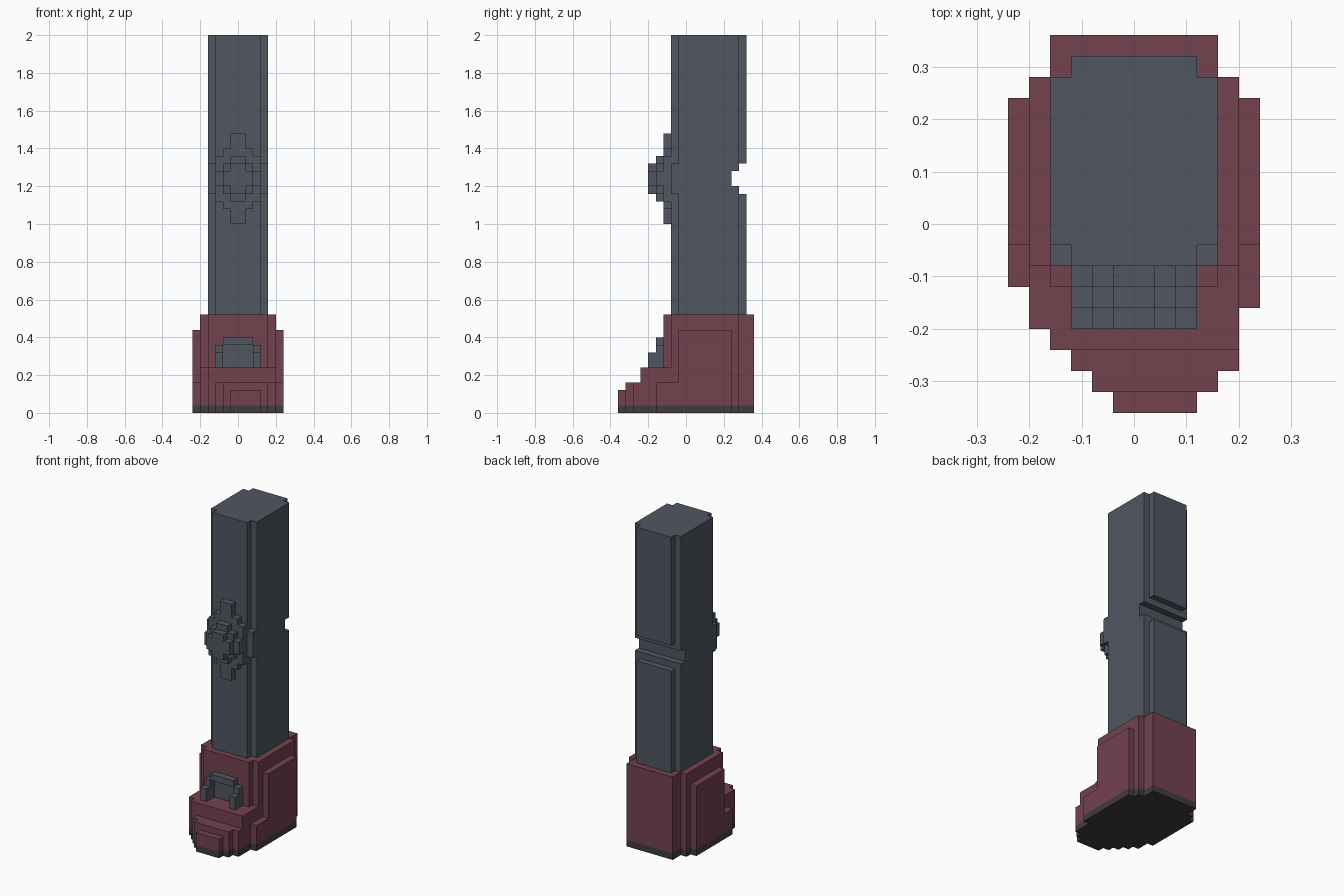
import bpy, bmesh, math
from mathutils import Vector

cube = bpy.data.objects.get("Cube")
if cube:
    bpy.data.objects.remove(cube, do_unlink=True)

U = 0.04          # size of one block
cells = {}        # block position -> part name


def material(name, rgb):
    m = bpy.data.materials.new(name)
    m.use_nodes = True
    m.diffuse_color = (*rgb, 1)
    bsdf = next(n for n in m.node_tree.nodes if n.type == 'BSDF_PRINCIPLED')
    bsdf.inputs["Base Color"].default_value = (*rgb, 1)
    bsdf.inputs["Roughness"].default_value = 0.8
    return m


def fill(part, x0, x1, y0, y1, z0, z1):
    """Fill a box of blocks, bounds given in block units."""
    for x in range(x0, x1):
        for y in range(y0, y1):
            for z in range(z0, z1):
                cells[x, y, z] = part


def centred(part, half, y0, y1, z0, z1):
    fill(part, -half, half, y0, y1, z0, z1)


# Leg: chamfered column with a back groove behind the knee
centred("leg", 3, -2, 8, 13, 50)
centred("leg", 4, -1, 7, 13, 50)
centred("leg", 4, -2, -1, 29, 33)
for z, back in ((29, 7), (30, 6), (31, 6), (32, 7)):
    for x in range(-4, 4):
        for y in range(back, 8):
            cells.pop((x, y, z), None)

# Knee pad: three stepped layers
for y, steps in ((-3, ((1, 25, 37), (2, 27, 35), (3, 28, 34))),
                 (-4, ((1, 28, 34), (2, 29, 33), (3, 30, 32))),
                 (-5, ((1, 29, 33), (2, 30, 32)))):
    for half, z0, z1 in steps:
        centred("knee_pad", half, y, y + 1, z0, z1)

# Boot: ankle, heel, raised side panels
centred("boot", 4, -3, 9, 0, 13)
centred("boot", 5, -2, 7, 0, 13)
centred("boot", 6, -1, 6, 0, 11)
fill("boot", -6, -5, -3, -1, 0, 4)
fill("boot", 5, 6, -4, -1, 0, 4)

# Boot toe: rows stepping down to the front
for y, x0, x1, top in ((-3, -5, 5, 6), (-4, -5, 5, 6), (-5, -5, 5, 6),
                       (-6, -4, 5, 6), (-7, -3, 5, 4), (-8, -2, 4, 4),
                       (-9, -1, 3, 3)):
    fill("boot", x0, x1, y, y + 1, 0, top)

# Buckle: recessed panel, top bar and stepped side rails
centred("buckle", 2, -3, -2, 6, 9)
centred("buckle", 2, -4, -3, 9, 10)
for x in (-3, 2):
    fill("buckle", x, x + 1, -4, -3, 6, 9)
    fill("buckle", x, x + 1, -5, -4, 6, 8)

# Sole: lowest block layer of the boot
for c in list(cells):
    if c[2] == 0:
        cells[c] = "sole"

grey = material("slate grey", (0.080, 0.093, 0.120))
red = material("dark red", (0.171, 0.054, 0.078))
dark = material("sole charcoal", (0.051, 0.045, 0.045))
colours = {"leg": grey, "knee_pad": grey, "buckle": grey,
           "boot": red, "sole": dark}


def build(part):
    """Skin the exposed sides of a part's blocks and merge flat regions."""
    bm = bmesh.new()
    for c, name in cells.items():
        if name != part:
            continue
        for axis in range(3):
            for side in (0, 1):
                n = list(c)
                n[axis] += 2 * side - 1
                if tuple(n) in cells:
                    continue
                a, b = (axis + 1) % 3, (axis + 2) % 3
                corners = []
                for da, db in ((0, 0), (1, 0), (1, 1), (0, 1)):
                    p = list(c)
                    p[axis] += side
                    p[a] += da
                    p[b] += db
                    corners.append(bm.verts.new(Vector(p) * U))
                bm.faces.new(corners if side else corners[::-1])
    bmesh.ops.remove_doubles(bm, verts=bm.verts, dist=0.001)
    bmesh.ops.dissolve_limit(bm, angle_limit=math.radians(1),
                             verts=bm.verts, edges=bm.edges)
    mesh = bpy.data.meshes.new(part)
    bm.to_mesh(mesh)
    bm.free()
    mesh.materials.append(colours[part])
    bpy.context.collection.objects.link(bpy.data.objects.new(part, mesh))


for part in colours:
    build(part)
